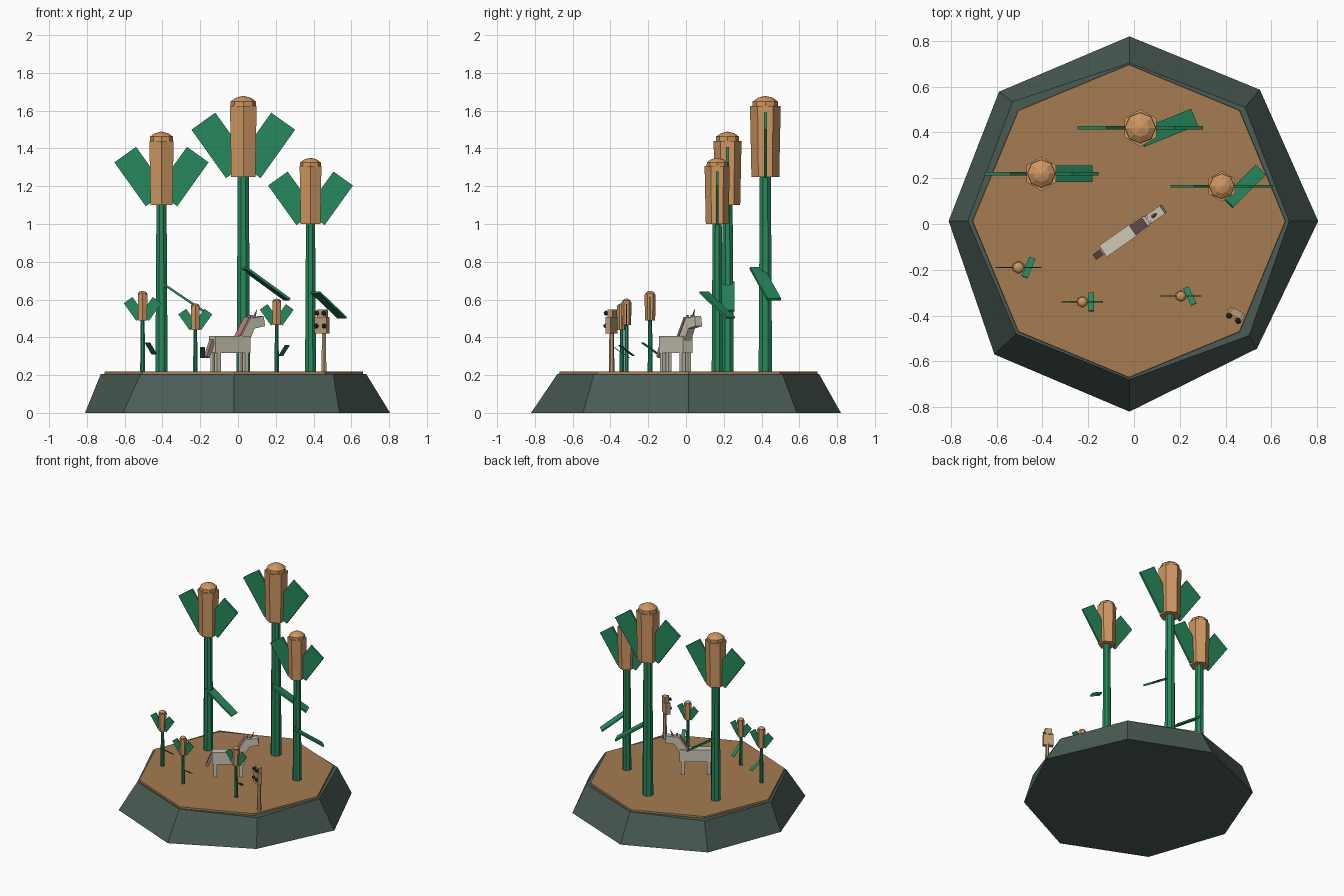
import bpy, bmesh
from math import sin, cos, pi, radians
from mathutils import Matrix, Vector

if "Cube" in bpy.data.objects:
    bpy.data.objects.remove(bpy.data.objects["Cube"])


def material(name, rgb):
    m = bpy.data.materials.new(name)
    m.diffuse_color = (*rgb, 1)
    m.use_nodes = True
    m.node_tree.nodes["Principled BSDF"].inputs["Base Color"].default_value = m.diffuse_color
    return m


ROCK = material("rock", (0.07, 0.107, 0.09))
SOIL = material("soil", (0.38, 0.20, 0.085))
GREEN = material("green", (0.02, 0.25, 0.11))
ORANGE = material("orange", (0.62, 0.31, 0.12))
CREAM = material("cream", (0.62, 0.58, 0.47))
PINK = material("pink", (0.42, 0.22, 0.2))
TAN = material("tan", (0.5, 0.33, 0.17))
DARK = material("dark", (0.03, 0.03, 0.03))


def finish(name, bm, mat, matrix=Matrix()):
    bmesh.ops.recalc_face_normals(bm, faces=bm.faces)
    me = bpy.data.meshes.new(name)
    bm.to_mesh(me)
    bm.free()
    me.materials.append(mat)
    ob = bpy.data.objects.new(name, me)
    ob.matrix_world = matrix
    bpy.context.collection.objects.link(ob)
    return ob


def box(name, size, loc, mat, rot=(0, 0, 0), parent=Matrix()):
    bm = bmesh.new()
    bmesh.ops.create_cube(bm, size=1)
    bmesh.ops.scale(bm, vec=size, verts=bm.verts)
    r = (Matrix.Rotation(radians(rot[2]), 4, 'Z') @ Matrix.Rotation(radians(rot[1]), 4, 'Y')
         @ Matrix.Rotation(radians(rot[0]), 4, 'X'))
    return finish(name, bm, mat, parent @ Matrix.Translation(loc) @ r)


def loft(name, rings, mat, matrix=Matrix()):
    """Skin a stack of equal-count rings and close both ends."""
    bm = bmesh.new()
    loops = [[bm.verts.new(p) for p in ring] for ring in rings]
    n = len(loops[0])
    for a, b in zip(loops, loops[1:]):
        for i in range(n):
            bm.faces.new((a[i], a[(i + 1) % n], b[(i + 1) % n], b[i]))
    bm.faces.new(loops[0])
    bm.faces.new(loops[-1])
    return finish(name, bm, mat, matrix)


def ring(n, r, z, phase=0.0, cx=0.0, cy=0.0):
    return [(cx + r * cos(phase + 2 * pi * i / n), cy + r * sin(phase + 2 * pi * i / n), z)
            for i in range(n)]


def lathe(name, n, profile, mat, matrix=Matrix(), phase=0.0):
    return loft(name, [ring(n, r, z, phase) for r, z in profile], mat, matrix)


# Slightly irregular octagonal rock and its soil top
foot = [(0.805, 0.013), (0.55, 0.587), (-0.02, 0.82), (-0.59, 0.578),
        (-0.81, 0.013), (-0.61, -0.57), (-0.02, -0.82), (0.537, -0.545)]
rim = [(0.678, 0.013), (0.485, 0.51), (-0.02, 0.704), (-0.53, 0.535),
       (-0.726, 0.013), (-0.515, -0.48), (-0.02, -0.68), (0.504, -0.487)]
loft("rock_base", [[(x, y, 0) for x, y in foot], [(x, y, 0.207) for x, y in rim]], ROCK)
loft("soil_top", [ring(8, 0.685, 0.2, 0, -0.022, 0.013),
                  ring(8, 0.683, 0.22, 0, -0.022, 0.013)], SOIL)


def plant(i, x, y, head_z, s, yaw):
    at = Matrix.Translation((x, y, 0))
    lathe(f"stem_{i}", 8, [(0.035 * s, 0.21), (0.029 * s, head_z + 0.01)], GREEN, at, pi / 8)
    top = head_z + 0.34 * s
    lathe(f"bud_{i}", 6, [(0.067 * s, head_z), (0.074 * s, top)], ORANGE, at, pi / 6)
    lathe(f"bud_cap_{i}", 8, [(0.062 * s, top - 0.01 * s), (0.061 * s, top + 0.022 * s),
                              (0.036 * s, top + 0.040 * s), (0.004 * s, top + 0.049 * s)],
          ORANGE, at)
    # Pair of upright blades beside the bud
    for side, tag in ((-1, "left"), (1, "right")):
        box(f"bud_blade_{tag}_{i}", (0.141 * s, 0.014 * s, 0.286 * s),
            (side * 0.109 * s, 0, head_z + 0.151 * s), GREEN, (0, side * 35.5, 0), at)
    # Drooping stem leaf
    box(f"stem_leaf_{i}", (0.27 * s, 0.071 * s, 0.012 * s),
        (0.108 * s, 0, 0.22 + 0.45 * (head_z - 0.22)), GREEN, (0, 34, yaw), at)


for i, p in enumerate([
        (-0.405, 0.22, 1.10, 1.0, 0), (0.028, 0.42, 1.25, 1.1, 22),
        (0.384, 0.165, 1.00, 0.9, 45), (-0.505, -0.19, 0.49, 0.40, 67),
        (-0.226, -0.34, 0.44, 0.36, 90), (0.205, -0.315, 0.465, 0.36, 115)]):
    plant(i + 1, *p)

# Horned animal: local x runs toward the head
A = Matrix.Translation((-0.044, -0.055, 0)) @ Matrix.Rotation(radians(35), 4, 'Z')
box("animal_body", (0.224, 0.06, 0.09), (0, 0, 0.362), CREAM, parent=A)
for sx in (-1, 1):
    for sy in (-1, 1):
        box(f"animal_leg_{'front' if sx > 0 else 'back'}_{'left' if sy > 0 else 'right'}",
            (0.025, 0.022, 0.105), (sx * 0.09, sy * 0.018, 0.271), CREAM, parent=A)
box("animal_neck", (0.058, 0.042, 0.13), (0.108, 0, 0.435), CREAM, (0, 28, 0), A)
box("animal_mane", (0.014, 0.05, 0.125), (0.082, 0, 0.45), PINK, (0, 32, 0), A)
box("animal_head", (0.095, 0.042, 0.055), (0.163, 0, 0.478), CREAM, (0, -10, 0), A)
for sy in (-1, 1):
    box(f"animal_ear_{'left' if sy > 0 else 'right'}", (0.012, 0.01, 0.022),
        (0.13, sy * 0.014, 0.506), CREAM, parent=A)
box("animal_tail", (0.02, 0.028, 0.10), (-0.13, 0, 0.34), PINK, (0, 22, 0), A)
lathe("animal_horn", 6, [(0.009, 0), (0.001, 0.055)], PINK,
      A @ Matrix.Translation((0.155, 0, 0.5)) @ Matrix.Rotation(radians(24), 4, 'Y'))

# Small figure on a slim post, facing local -y
F = Matrix.Translation((0.445, -0.395, 0)) @ Matrix.Rotation(radians(-30), 4, 'Z')
lathe("figure_post", 6, [(0.015, 0.21), (0.012, 0.43)], TAN, F @ Matrix.Translation((0.008, 0.006, 0)))
box("figure_body", (0.072, 0.032, 0.088), (0, 0, 0.463), TAN, parent=F)
box("figure_head", (0.05, 0.03, 0.045), (0, 0.006, 0.525), TAN, parent=F)
for sx, tag in ((-1, "left"), (1, "right")):
    for z, part, dx in ((0.46, "lens", 0.024), (0.528, "eye", 0.022)):
        bm = bmesh.new()
        bmesh.ops.create_icosphere(bm, subdivisions=1, radius=0.014)
        finish(f"figure_{part}_{tag}", bm, DARK,
               F @ Matrix.Translation((sx * dx, -0.02, z)))
